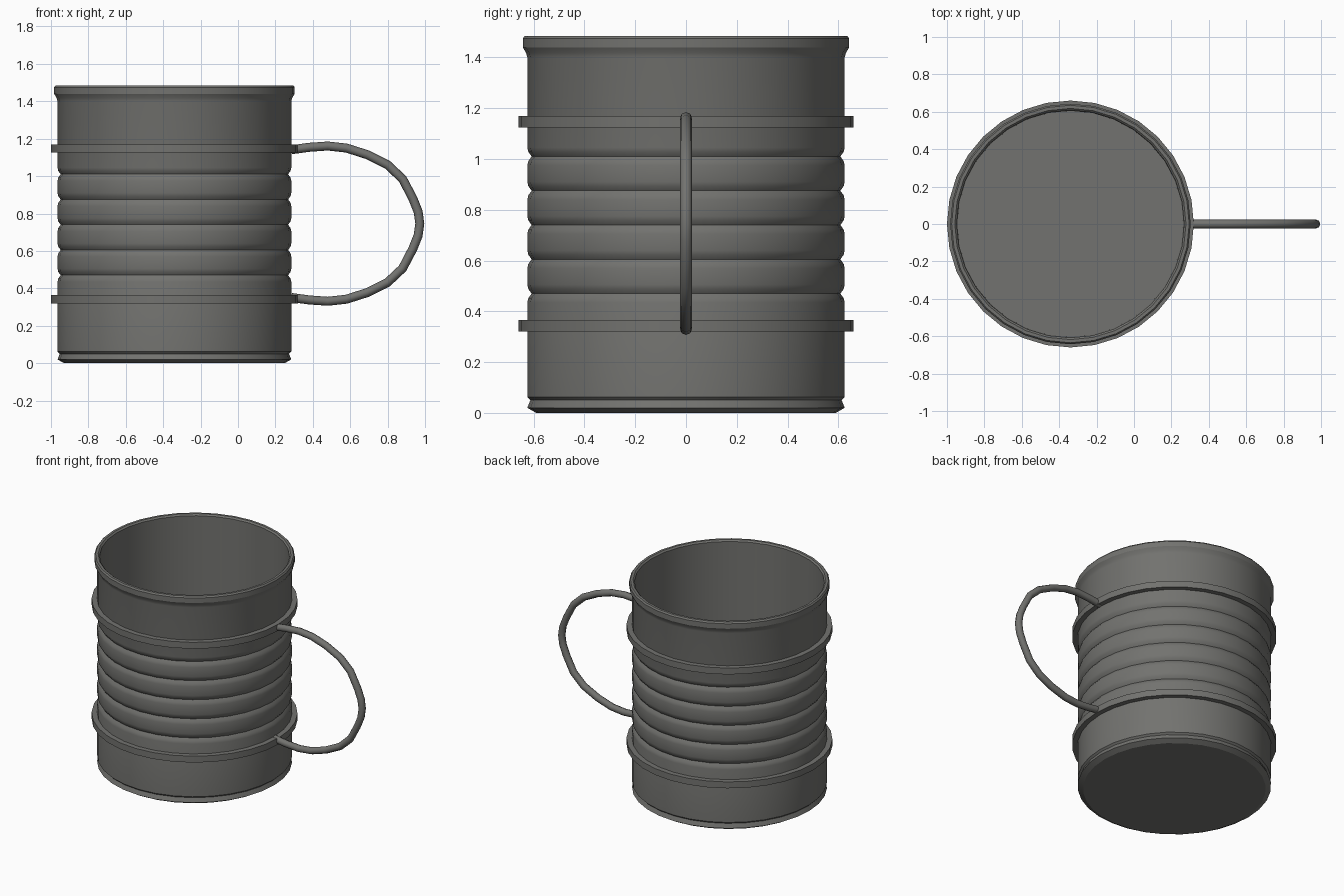
import bpy, math
from mathutils import Vector

if "Cube" in bpy.data.objects:
    bpy.data.objects.remove(bpy.data.objects["Cube"])

CX = -0.34      # cup axis
SEGS = 32

metal = bpy.data.materials.new("dark_grey_metal")
metal.diffuse_color = (0.17, 0.17, 0.16, 1)
metal.use_nodes = True
metal.node_tree.nodes["Principled BSDF"].inputs["Base Color"].default_value = metal.diffuse_color


def finish(ob, angle):
    ob.data.materials.append(metal)
    bpy.ops.object.select_all(action='DESELECT')
    ob.select_set(True)
    bpy.context.view_layer.objects.active = ob
    bpy.ops.object.shade_smooth_by_angle(angle=math.radians(angle))


def lathe(name, profile, closed=False):
    """Revolve (radius, z) points; radius 0 becomes a single pole vertex."""
    verts, rings, faces = [], [], []
    for r, z in profile:
        n = 1 if r == 0 else SEGS
        start = len(verts)
        for i in range(n):
            a = 2 * math.pi * i / SEGS
            verts.append((CX + r * math.cos(a), r * math.sin(a), z))
        rings.append([start + i % n for i in range(SEGS)])
    pairs = list(zip(rings, rings[1:]))
    if closed:
        pairs.append((rings[-1], rings[0]))
    for a, b in pairs:
        for i in range(SEGS):
            j = (i + 1) % SEGS
            faces.append(list(dict.fromkeys((a[i], a[j], b[j], b[i]))))
    me = bpy.data.meshes.new(name)
    me.from_pydata(verts, [], faces)
    ob = bpy.data.objects.new(name, me)
    bpy.context.collection.objects.link(ob)
    finish(ob, 25)
    return ob


# Cup body: base bead, ribbed middle, flared rim, then down the inside
profile = [(0, 0), (0.59, 0), (0.625, 0.02), (0.613, 0.05), (0.625, 0.062)]
for k in range(5):
    z = 0.47 + 0.135 * k
    profile += [(0.625, z - 0.035), (0.621, z - 0.018), (0.608, z),
                (0.621, z + 0.018), (0.625, z + 0.035)]
profile += [(0.625, 1.40), (0.63, 1.418), (0.643, 1.44), (0.643, 1.475),
            (0.635, 1.485), (0.618, 1.485), (0.608, 1.475), (0.605, 0.03), (0, 0.03)]
lathe("cup_body", profile)

# Two raised bands that hold the handle
for name, z in (("lower_band", 0.3425), ("upper_band", 1.1475)):
    lathe(name, [(0.615, z - 0.0225), (0.66, z - 0.0225),
                 (0.66, z + 0.0225), (0.615, z + 0.0225)], closed=True)

# Wire handle: upper half of the path mirrored to the lower half
MID = 0.746
upper = [(0.285, 1.141), (0.38, 1.154), (0.48, 1.161), (0.58, 1.150), (0.69, 1.115),
         (0.80, 1.06), (0.88, 0.985), (0.935, 0.88), (0.963, 0.81)]
path = upper + [(0.972, MID)] + [(x, 2 * MID - z) for x, z in reversed(upper)]
SIDES, R = 8, 0.024
verts, faces = [], []
for i, (x, z) in enumerate(path):
    p0, p1 = path[max(i - 1, 0)], path[min(i + 1, len(path) - 1)]
    t = Vector((p1[0] - p0[0], 0, p1[1] - p0[1])).normalized()
    side, up = Vector((0, 1, 0)), Vector((-t.z, 0, t.x))
    for s in range(SIDES):
        a = 2 * math.pi * s / SIDES
        verts.append(Vector((x, 0, z)) + R * (math.cos(a) * side + math.sin(a) * up))
for i in range(len(path) - 1):
    for s in range(SIDES):
        q = (s + 1) % SIDES
        faces.append((i * SIDES + s, (i + 1) * SIDES + s,
                      (i + 1) * SIDES + q, i * SIDES + q))
last = (len(path) - 1) * SIDES
faces += [tuple(range(SIDES)), tuple(last + s for s in reversed(range(SIDES)))]
me = bpy.data.meshes.new("handle")
me.from_pydata(verts, [], faces)
handle = bpy.data.objects.new("handle", me)
bpy.context.collection.objects.link(handle)
finish(handle, 50)

# Consistent outward normals
for ob in list(bpy.context.collection.objects):
    bpy.ops.object.select_all(action='DESELECT')
    ob.select_set(True)
    bpy.context.view_layer.objects.active = ob
    bpy.ops.object.mode_set(mode='EDIT')
    bpy.ops.mesh.select_all(action='SELECT')
    bpy.ops.mesh.normals_make_consistent(inside=False)
    bpy.ops.object.mode_set(mode='OBJECT')
